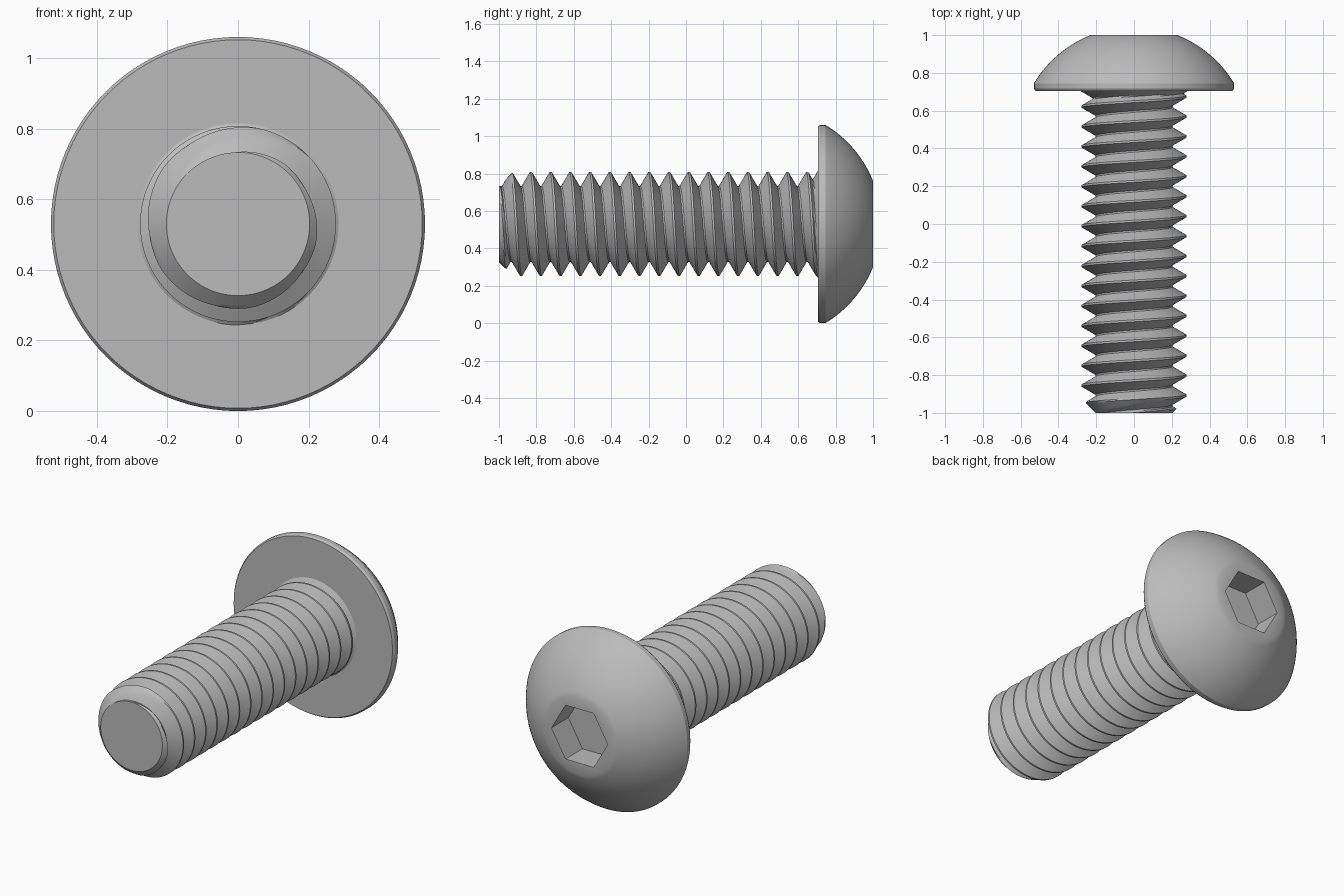
import bpy, bmesh, math

cube = bpy.data.objects.get("Cube")
if cube:
    bpy.data.objects.remove(cube)

AXIS_Z = 0.53
SEGS = 96

steel = bpy.data.materials.new("grey steel")
steel.use_nodes = True
steel.diffuse_color = (0.5, 0.5, 0.5, 1)
steel.node_tree.nodes["Principled BSDF"].inputs["Base Color"].default_value = (0.5, 0.5, 0.5, 1)


def polar(angle, r, y):
    """Point around the screw axis; angle runs from up towards +x."""
    return (r * math.sin(angle), y, AXIS_Z + r * math.cos(angle))


def finish(bm, name):
    bmesh.ops.recalc_face_normals(bm, faces=bm.faces)
    mesh = bpy.data.meshes.new(name)
    bm.to_mesh(mesh)
    bm.free()
    obj = bpy.data.objects.new(name, mesh)
    bpy.context.collection.objects.link(obj)
    mesh.materials.append(steel)
    bpy.ops.object.select_all(action='DESELECT')
    obj.select_set(True)
    bpy.context.view_layer.objects.active = obj
    bpy.ops.object.shade_smooth_by_angle(angle=math.radians(30))
    return obj


# Button head: rim, spherical dome, flat top and hexagonal socket in one lathe
HEAD_Y, RIM_Y, RIM_R, TOP_R = 0.705, 0.745, 0.53, 0.23
SOCKET_R, SOCKET_DEPTH = 0.185, 0.16
centre = (RIM_Y + 1 - (RIM_R**2 - TOP_R**2) / (1 - RIM_Y)) / 2
dome_r = math.hypot(TOP_R, 1 - centre)
a0, a1 = math.asin(RIM_R / dome_r), math.asin(TOP_R / dome_r)

profile = [(RIM_R - 0.008, HEAD_Y, False), (RIM_R, HEAD_Y + 0.012, False)]
for i in range(17):
    a = a0 + (a1 - a0) * i / 16
    profile.append((dome_r * math.sin(a), centre + dome_r * math.cos(a), False))
profile += [(SOCKET_R, 1, True), (SOCKET_R, 1 - SOCKET_DEPTH, True)]


def hex_radius(r, angle):
    """Hexagon with corners on the x axis."""
    local = (angle - math.pi / 2) % (math.pi / 3) - math.pi / 6
    return r * math.cos(math.pi / 6) / math.cos(local)


bm = bmesh.new()
rings = []
for r, y, is_hex in profile:
    angles = [math.tau * i / SEGS for i in range(SEGS)]
    rings.append([bm.verts.new(polar(a, hex_radius(r, a) if is_hex else r, y)) for a in angles])
for low, high in zip(rings, rings[1:]):
    for i in range(SEGS):
        j = (i + 1) % SEGS
        bm.faces.new((low[i], low[j], high[j], high[i]))
bm.faces.new(rings[0])
bm.faces.new(rings[-1])
finish(bm, "button_head")

# Threaded shank: one helical strip, clipped by an end chamfer and a neck flare
PITCH, CREST_Y = 0.1055, -0.829
ROOT_R, CREST_R, NECK_R = 0.203, 0.2775, 0.29
TIP_Y, NECK_Y = -1.0, 0.708
CREST_HALF, ROOT_HALF, FLANK_STEPS = 0.05, 0.04, 6

# One pitch of the tooth as (fraction of pitch, radius)
tooth = []
for i in range(FLANK_STEPS + 1):
    t = i / FLANK_STEPS
    f = CREST_HALF + (0.5 - ROOT_HALF - CREST_HALF) * t
    r = CREST_R + (ROOT_R - CREST_R) * t
    tooth += [(f, r), (1 - f, r)]
tooth.sort()
STEP = len(tooth)
TURNS = range(-4, 18)

bm = bmesh.new()
grid = []
for i in range(SEGS):
    angle = math.tau * i / SEGS
    column = []
    for k in TURNS:
        for f, r in tooth:
            y = CREST_Y + PITCH * (i / SEGS + k + f)
            y = min(max(y, TIP_Y), NECK_Y)
            r = max(r, NECK_R - 1.7 * (NECK_Y - y))
            r = min(r, ROOT_R + (y - TIP_Y))
            column.append(bm.verts.new(polar(angle, r, y)))
    grid.append(column)
for i in range(SEGS):
    # the last column joins the first one a full turn further along
    shift = STEP if i == SEGS - 1 else 0
    here, there = grid[i], grid[(i + 1) % SEGS]
    for j in range(len(here) - 1 - shift):
        bm.faces.new((here[j], here[j + 1], there[j + 1 + shift], there[j + shift]))
bmesh.ops.remove_doubles(bm, verts=bm.verts, dist=0.0004)
bmesh.ops.dissolve_degenerate(bm, edges=bm.edges, dist=0.0002)
loose = [v for v in bm.verts if not v.link_faces]
bmesh.ops.delete(bm, geom=loose, context='VERTS')
# Flat tip
rim = [e for e in bm.edges if e.is_boundary and all(v.co.y < TIP_Y + 0.001 for v in e.verts)]
bmesh.ops.holes_fill(bm, edges=rim, sides=0)
finish(bm, "threaded_shank")
